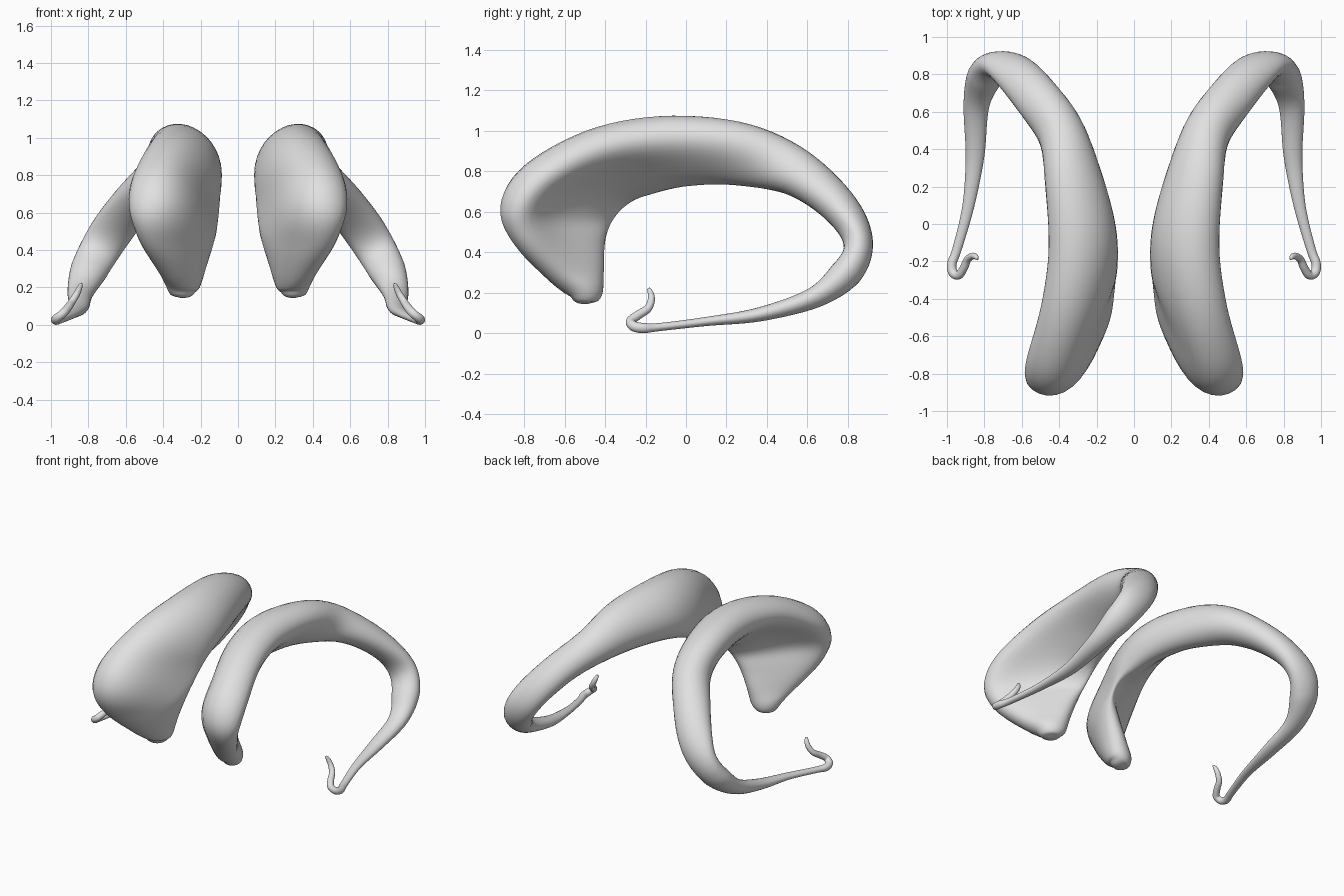
import bpy
import bmesh
import math
from mathutils import Vector

SIDES = 32        # points around each cross-section
STEPS = 6         # rings between two stations

cube = bpy.data.objects.get("Cube")
if cube:
    bpy.data.objects.remove(cube, do_unlink=True)

# Stations: inner edge xyz, outer edge xyz, bulge of the convex side
HEAD = [
    (.287, -.488, .144, .303, -.512, .144, .012),
    (.255, -.455, .157, .335, -.545, .157, .05),
    (.23, -.425, .2, .365, -.575, .2, .08),
    (.2, -.415, .31, .41, -.68, .28, .105),
    (.145, -.405, .45, .51, -.83, .44, .13),
    (.11, -.365, .55, .55, -.89, .61, .15),
    (.1, -.285, .64, .55, -.775, .79, .15),
    (.11, -.17, .7, .475, -.49, .96, .165),
]
ARCH = [
    (.13, 0, .75, .43, -.15, 1.03, .165),
    (.19, .2, .76, .45, .25, 1.015, .145),
    (.315, .43, .715, .46, .54, .92, .13),
    (.475, .59, .64, .56, .755, .76, .125),
    (.62, .73, .52, .655, .885, .59, .12),
    (.725, .78, .42, .73, .925, .42, .11),
]
TAIL = [
    (.79, .72, .33, .8, .86, .26, .1),
    (.835, .6, .215, .85, .67, .135, .07),
    (.85, .35, .125, .85, .38, .06, .05),
    (.885, .1, .08, .885, .1, .035, .032),
    (.945, -.13, .05, .945, -.13, .01, .025),
]
# Hooked end: centre xyz and radius
HOOK = [
    (.973, -.21, .025, .025), (.968, -.26, .035, .025),
    (.937, -.273, .06, .023), (.91, -.235, .09, .022),
    (.89, -.19, .12, .02), (.865, -.172, .16, .018),
    (.848, -.174, .195, .015), (.838, -.185, .22, .008),
]


def spline(rows, steps):
    """Smooth interpolation through rows of numbers."""
    result = []
    last = len(rows) - 1
    for i in range(last):
        a, b = rows[max(i - 1, 0)], rows[i]
        c, d = rows[i + 1], rows[min(i + 2, last)]
        for k in range(steps):
            u = k / steps
            result.append([
                q + u / 2 * (r - p + u * (2 * p - 5 * q + 4 * r - s
                                          + u * (3 * (q - r) + s - p)))
                for p, q, r, s in zip(a, b, c, d)])
    result.append(list(rows[last]))
    return result


def stations():
    """Common form for all parts: centre, half width, bulge, hollowness."""
    rows = []
    solid = HEAD + ARCH + TAIL
    for i, row in enumerate(solid):
        inner, outer = Vector(row[:3]), Vector(row[3:6])
        hollow = max(0, min(1, (i - 2) / 3, (len(HEAD) + 2 - i) / 4))
        rows.append([*(inner + outer) / 2, *(outer - inner) / 2, row[6], hollow])
    # Carry the width direction along the hook, square to its path
    width = Vector(rows[-1][3:6])
    for i, (x, y, z, radius) in enumerate(HOOK):
        after = Vector(HOOK[min(i + 1, len(HOOK) - 1)][:3])
        before = Vector(HOOK[i - 1][:3]) if i else Vector(rows[-1][:3])
        along = (after - before).normalized()
        width = (width - along * width.dot(along)).normalized()
        rows.append([x, y, z, *(width * radius), radius, 0])
    return rows


def ring_points(centre, half, along, bulge, hollow):
    """Section with a thick outer rim, flattened on the outside."""
    normal = -along.cross(half).normalized()
    points = []
    for k in range(SIDES):
        angle = math.tau * k / SIDES
        c, s = math.cos(angle), math.sin(angle)
        depth = s * (1 + .6 * hollow ** 4 * c)
        if s < 0:
            depth *= (1 - .15 * hollow) * (1 - .7 * hollow * s * s)
        points.append(centre + half * c + normal * bulge * depth)
    return points


def build_horn(name, side, material):
    bm = bmesh.new()
    rows = spline(stations(), STEPS)
    centres = [Vector(row[:3]) for row in rows]
    rings = []
    for i, row in enumerate(rows):
        along = centres[min(i + 1, len(rows) - 1)] - centres[max(i - 1, 0)]
        points = ring_points(centres[i], Vector(row[3:6]),
                             along.normalized(), row[6], row[7])
        rings.append([bm.verts.new((p.x * side, p.y, p.z)) for p in points])
    for lower, upper in zip(rings, rings[1:]):
        for k in range(SIDES):
            n = (k + 1) % SIDES
            bm.faces.new((lower[k], lower[n], upper[n], upper[k]))
    bm.faces.new(rings[0])
    bm.faces.new(rings[-1])
    # Even out the surface of the broad head and arch
    broad = [v for ring in rings[1:STEPS * len(HEAD + ARCH)] for v in ring]
    for _ in range(3):
        bmesh.ops.smooth_vert(bm, verts=broad, factor=.5,
                              use_axis_x=True, use_axis_y=True, use_axis_z=True)
    bmesh.ops.recalc_face_normals(bm, faces=bm.faces)
    mesh = bpy.data.meshes.new(name)
    bm.to_mesh(mesh)
    bm.free()
    mesh.materials.append(material)
    mesh.shade_smooth()
    horn = bpy.data.objects.new(name, mesh)
    bpy.context.collection.objects.link(horn)


# Single plain grey
grey = bpy.data.materials.new("light_grey")
grey.use_nodes = True
colour = (.75, .75, .75, 1)
grey.diffuse_color = colour
grey.node_tree.nodes["Principled BSDF"].inputs["Base Color"].default_value = colour

# The two mirrored horns
build_horn("left_horn", 1, grey)
build_horn("right_horn", -1, grey)
